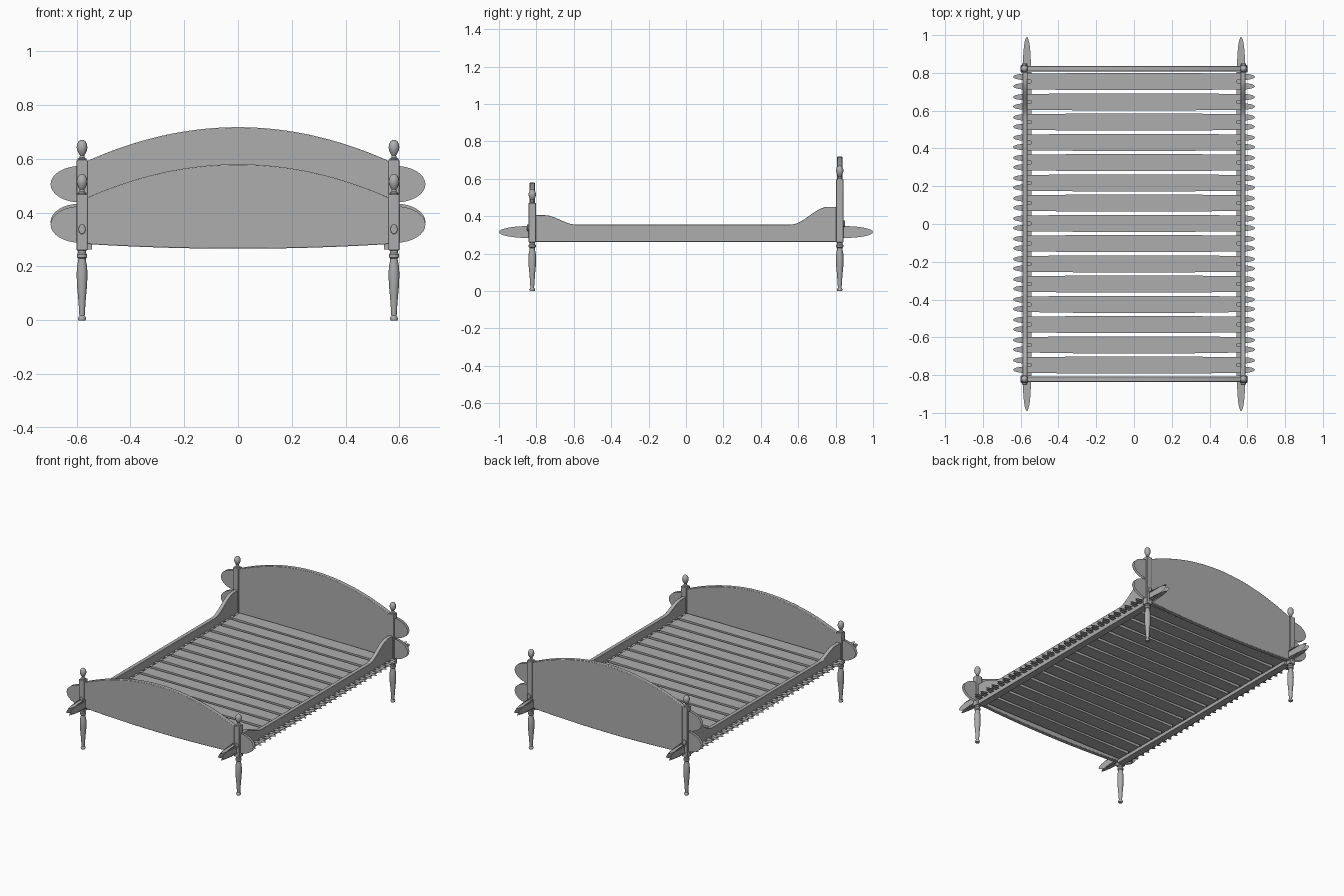
import bpy, bmesh, math
from mathutils import Vector

old = bpy.data.objects.get("Cube")
if old:
    bpy.data.objects.remove(old, do_unlink=True)

wood = bpy.data.materials.new("grey_wood")
wood.use_nodes = True
GREY = (0.42, 0.42, 0.42, 1)
wood.diffuse_color = GREY
wood.node_tree.nodes["Principled BSDF"].inputs["Base Color"].default_value = GREY

POST_X, POST_Y = 0.58, 0.822


def finish(name, bm, bevel=0):
    """Turn a bmesh into a shaded object with the wood material."""
    bmesh.ops.recalc_face_normals(bm, faces=bm.faces)
    mesh = bpy.data.meshes.new(name)
    bm.to_mesh(mesh)
    bm.free()
    mesh.materials.append(wood)
    ob = bpy.data.objects.new(name, mesh)
    bpy.context.collection.objects.link(ob)
    if bevel:
        mod = ob.modifiers.new("soft_edges", 'BEVEL')
        mod.width = bevel
        mod.segments = 2
        mod.limit_method = 'ANGLE'
        mod.angle_limit = math.radians(40)
    bpy.ops.object.select_all(action='DESELECT')
    ob.select_set(True)
    bpy.context.view_layer.objects.active = ob
    bpy.ops.object.shade_smooth_by_angle(angle=math.radians(35))
    return ob


def add_face(bm, outline, axis, level):
    """Add a flat face from a 2D outline, at a level along the x, y or z axis."""
    verts = []
    for u, v in outline:
        co = [u, v]
        co.insert(axis, level)
        verts.append(bm.verts.new(co))
    return bm.faces.new(verts)


def plate(name, outline, axis, centre, thick, bevel=0):
    """Extrude a 2D outline along an axis, centred on that axis."""
    bm = bmesh.new()
    face = add_face(bm, outline, axis, centre - thick / 2)
    ext = bmesh.ops.extrude_face_region(bm, geom=[face])
    move = Vector((0, 0, 0))
    move[axis] = thick
    bmesh.ops.translate(bm, vec=move,
                        verts=[g for g in ext["geom"] if isinstance(g, bmesh.types.BMVert)])
    return finish(name, bm, bevel)


def sheets(name, parts):
    """Paper-thin tongues: each part is an outline, an axis and its levels."""
    bm = bmesh.new()
    for outline, axis, levels in parts:
        for level in levels:
            add_face(bm, outline, axis, level)
    finish(name, bm)


def arc(cu, cv, a, b, start=90, end=-90, steps=16):
    """Points of an elliptical arc, clockwise from start to end degrees."""
    out = []
    for i in range(steps + 1):
        t = math.radians(start + (end - start) * i / steps)
        out.append((cu + a * math.cos(t), cv + b * math.sin(t)))
    return out


def leaf(root, cu, cv, a, b):
    """A tongue outline: straight from the root, then a half ellipse."""
    return [(root, cv + b)] + arc(cu, cv, a, b) + [(root, cv - b)]


def lathe(name, profile, x, y, z, segs=24):
    bm = bmesh.new()
    verts = [bm.verts.new((r, 0, h)) for r, h in profile]
    edges = [bm.edges.new(p) for p in zip(verts, verts[1:])]
    bmesh.ops.spin(bm, geom=verts + edges, cent=(0, 0, 0), axis=(0, 0, 1),
                   angle=math.tau, steps=segs)
    bmesh.ops.remove_doubles(bm, verts=bm.verts, dist=1e-5)
    ob = finish(name, bm)
    ob.location = (x, y, z)
    return ob


def board(name, y, crown, shoulder, lobes):
    """Arched end board with thin rounded tongues running past the posts."""
    n, edge = 24, 0.57
    half = [(edge * i / n, crown - (crown - shoulder) * (i / n) ** 2) for i in range(n + 1)]
    half += [(edge * i / n, 0.266 + 0.018 * (i / n) ** 2) for i in range(n, -1, -1)]
    left = [(-u, v) for u, v in reversed(half) if u > 1e-5]
    plate(name, half + left, 1, y, 0.027, 0.003)
    parts = []
    for z in lobes:
        tongue = leaf(0.57, 0.585, z, 0.112, 0.068)
        for sx in (1, -1):
            parts.append(([(sx * u, v) for u, v in tongue], 1, (y - 0.009, y + 0.009)))
    sheets(name + "_tongues", parts)


# End boards
board("headboard", POST_Y, 0.718, 0.588, (0.506, 0.366))
board("footboard", -POST_Y, 0.58, 0.452, (0.356,))

# Posts: turned leg, square block, turned finial and oval bolt cover
LEG = [(0, 0), (0.013, 0), (0.015, 0.006), (0.013, 0.013), (0.01, 0.017), (0.012, 0.05),
       (0.015, 0.09), (0.019, 0.13), (0.02, 0.17), (0.019, 0.2), (0.014, 0.224),
       (0.014, 0.23), (0.019, 0.234), (0.019, 0.245), (0.015, 0.25), (0.015, 0.262), (0, 0.262)]
FINIAL = [(0, 0), (0.016, 0), (0.016, 0.004), (0.01, 0.008), (0.008, 0.016), (0.012, 0.022),
          (0.018, 0.034), (0.02, 0.046), (0.018, 0.059), (0.012, 0.069), (0.006, 0.073), (0, 0.074)]

for end, sy, top, bolt in (("head", 1, 0.597, 0.36), ("foot", -1, 0.47, 0.338)):
    for side, sx in (("left", 1), ("right", -1)):
        x, y = sx * POST_X, sy * POST_Y
        tag = end + "_" + side
        lathe(tag + "_leg", LEG, x, y, 0)
        lathe(tag + "_finial", FINIAL, x, y, top)
        w = 0.02
        plate(tag + "_post", [(x - w, y - w), (x + w, y - w), (x + w, y + w), (x - w, y + w)],
              2, (0.26 + top) / 2, top - 0.26, 0.003)
        plate(tag + "_bolt_cover", arc(x, bolt, 0.013, 0.018, 360, 15, 23),
              1, y + sy * 0.022, 0.012, 0.003)


def ramp(y0, z0, y1, z1, steps=14):
    """Smooth S-curve between two heights."""
    out = []
    for i in range(steps + 1):
        t = i / steps
        out.append((y0 + (y1 - y0) * t, z0 + (z1 - z0) * t * t * (3 - 2 * t)))
    return out


# Side rails with raised ends, ledgers for the slats, and thin tongues past the posts
rail = [(-0.81, 0.405)] + ramp(-0.755, 0.405, -0.59, 0.355) + ramp(0.56, 0.355, 0.76, 0.45)
rail += [(0.81, 0.45), (0.81, 0.263), (-0.81, 0.263)]
upright = leaf(0.81, 0.84, 0.315, 0.16, 0.032)
level = leaf(0.81, 0.84, 0, 0.15, 0.021)

for side, sx in (("left", 1), ("right", -1)):
    plate(side + "_rail", rail, 0, sx * 0.577, 0.026, 0.002)
    plate(side + "_ledger", [(sx * 0.543, -0.805), (sx * 0.57, -0.805),
                             (sx * 0.57, 0.805), (sx * 0.543, 0.805)], 2, 0.274, 0.022)
    parts = []
    for sy in (1, -1):
        parts.append(([(sy * u, v) for u, v in upright], 0, (sx * 0.552, sx * 0.58)))
        parts.append(([(sx * 0.567 + v, sy * u) for u, v in level], 2, (0.292, 0.338)))
    sheets(side + "_rail_tongues", parts)

# Slats, each with two thin rounded tongues at both ends
half_slat = [(0.545, 0.042), (0.5, 0.042), (0.3, 0.045)]
slat = half_slat + [(-u, v) for u, v in reversed(half_slat)]
slat += [(-u, -v) for u, v in slat]

for i in range(15):
    y = 0.754 - 0.1072 * i
    name = "slat_%d" % (i + 1)
    plate(name, [(u, v + y) for u, v in slat], 2, 0.296, 0.022)
    parts = []
    for sx in (1, -1):
        for dy in (0.025, -0.025):
            tongue = leaf(0.54, 0.57, y + dy, 0.07, 0.017)
            parts.append(([(sx * u, v) for u, v in tongue], 2, (0.289, 0.303)))
    sheets(name + "_tongues", parts)
